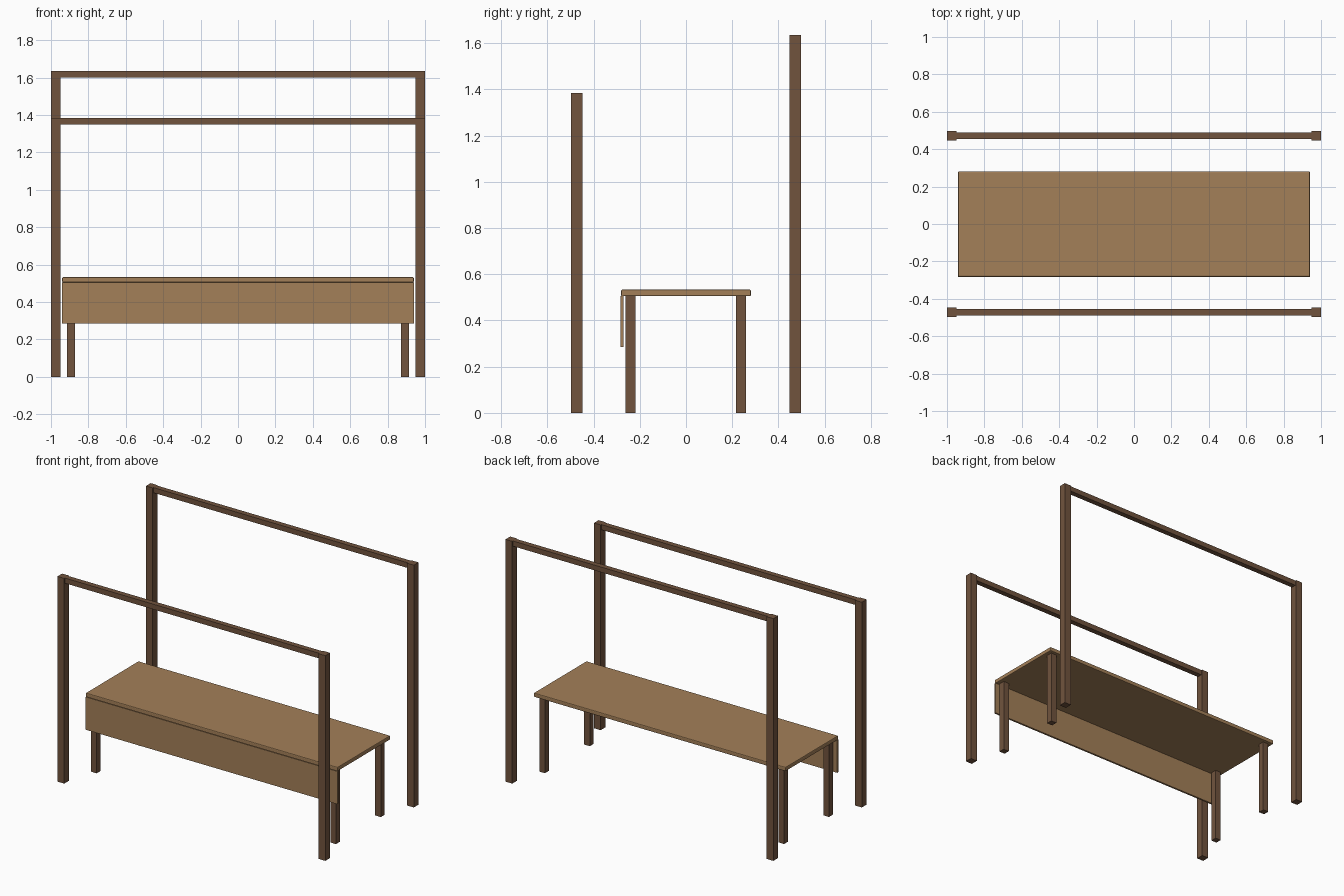
import bpy

if "Cube" in bpy.data.objects:
    bpy.data.objects.remove(bpy.data.objects["Cube"])


def material(name, rgb):
    m = bpy.data.materials.new(name)
    m.diffuse_color = (*rgb, 1.0)
    m.use_nodes = True
    m.node_tree.nodes["Principled BSDF"].inputs["Base Color"].default_value = m.diffuse_color
    return m


dark_wood = material("dark_wood", (0.165, 0.088, 0.048))
light_wood = material("light_wood", (0.370, 0.215, 0.098))


def box(name, lo, hi, mat, bevel=0.0):
    """Axis-aligned box between two corners, optionally with chamfered edges."""
    centre = [(a + b) / 2 for a, b in zip(lo, hi)]
    bpy.ops.mesh.primitive_cube_add(size=1, location=centre)
    ob = bpy.context.object
    ob.name = name
    ob.scale = [b - a for a, b in zip(lo, hi)]
    bpy.ops.object.transform_apply(location=False, rotation=False, scale=True)
    ob.data.materials.append(mat)
    if bevel:
        mod = ob.modifiers.new("bevel", 'BEVEL')
        mod.width = bevel
        mod.segments = 2
    return ob


# Two goal-like frames: a pair of posts joined by a thinner rail at the top
for label, y, height in (("front", -0.472, 1.385), ("back", 0.472, 1.635)):
    for side, x in (("left", -0.975), ("right", 0.975)):
        box(f"{label}_{side}_post", (x - 0.025, y - 0.025, 0),
            (x + 0.025, y + 0.025, height), dark_wood)
    box(f"{label}_rail", (-0.95, y - 0.018, height - 0.035),
        (0.95, y + 0.018, height), dark_wood)

# Table top with softened edges
box("table_top", (-0.94, -0.281, 0.505), (0.94, 0.281, 0.533), light_wood, 0.005)

# Thin panel hanging below the front edge
box("front_panel", (-0.94, -0.283, 0.285), (0.94, -0.270, 0.506), light_wood)

# Table legs
for side, x in (("left", -0.893), ("right", 0.893)):
    for label, y in (("front", -0.240), ("back", 0.238)):
        box(f"{label}_{side}_leg", (x - 0.021, y - 0.021, 0),
            (x + 0.021, y + 0.021, 0.506), dark_wood)
